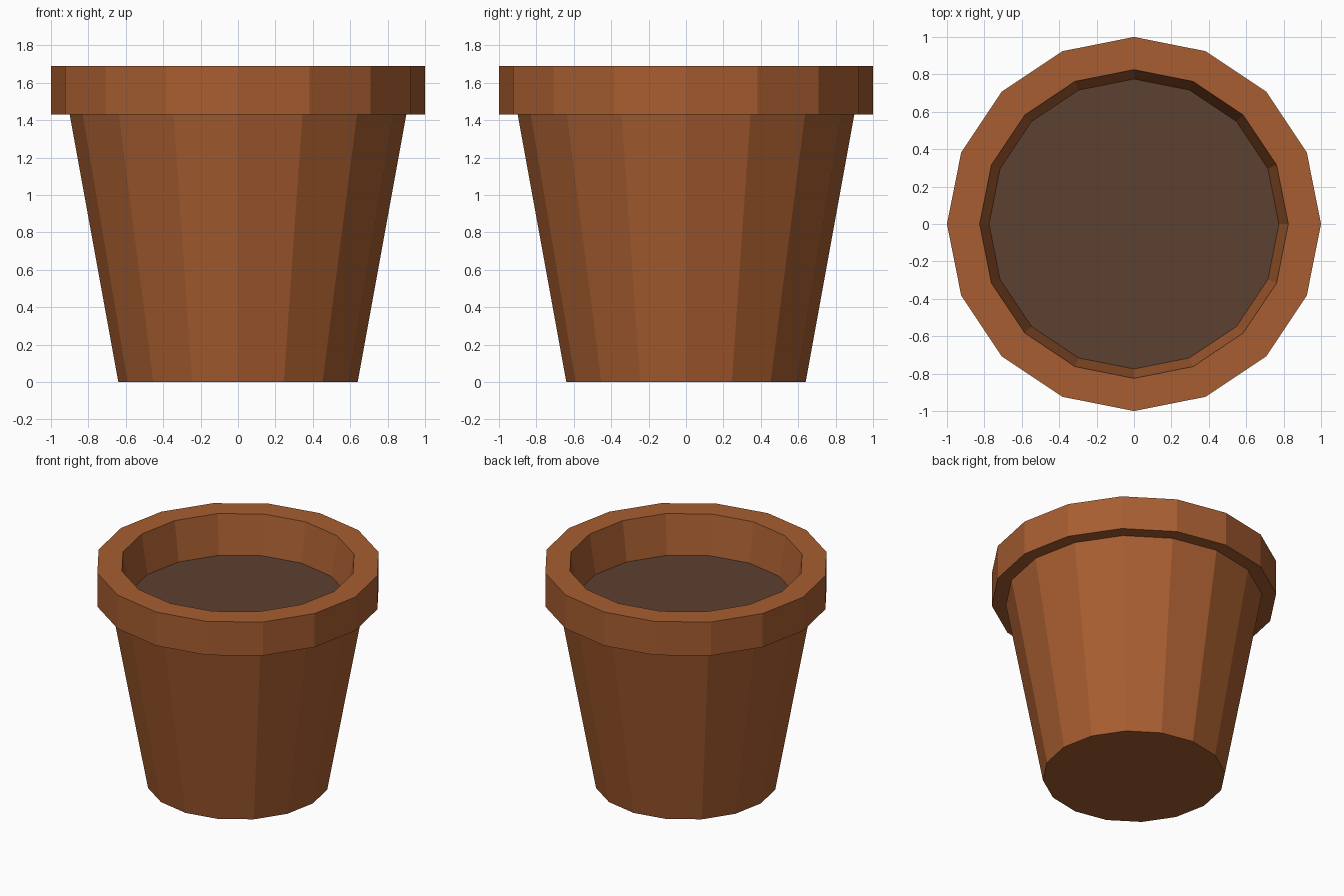
import bpy
import bmesh
from math import cos, sin, tau

SIDES = 16

cube = bpy.data.objects.get("Cube")
if cube:
    bpy.data.objects.remove(cube, do_unlink=True)


def make_material(name, srgb):
    colour = [(c / 255) ** 2.2 for c in srgb] + [1.0]
    mat = bpy.data.materials.new(name)
    mat.use_nodes = True
    mat.diffuse_color = colour
    bsdf = mat.node_tree.nodes["Principled BSDF"]
    bsdf.inputs["Base Color"].default_value = colour
    bsdf.inputs["Roughness"].default_value = 0.9
    return mat


def lathe(name, profile, mat, cap_start=False, cap_end=False):
    """Flat-sided surface of revolution from (radius, height) points."""
    bm = bmesh.new()
    rings = [[bm.verts.new((r * cos(tau * i / SIDES), r * sin(tau * i / SIDES), z))
              for i in range(SIDES)] for r, z in profile]
    for low, high in zip(rings, rings[1:]):
        for i in range(SIDES):
            j = (i + 1) % SIDES
            bm.faces.new((low[i], low[j], high[j], high[i]))
    if cap_start:
        bm.faces.new(rings[0][::-1])
    if cap_end:
        bm.faces.new(rings[-1])
    mesh = bpy.data.meshes.new(name)
    bm.to_mesh(mesh)
    bm.free()
    mesh.materials.append(mat)
    obj = bpy.data.objects.new(name, mesh)
    bpy.context.collection.objects.link(obj)
    return obj


terracotta = make_material("terracotta", (166, 94, 52))
soil_brown = make_material("soil brown", (93, 66, 52))

# Tapered pot wall with a closed base
lathe("pot_body", [(0.64, 0), (0.9, 1.43)], terracotta, cap_start=True)

# Overhanging rim, running down the inside to the soil
lathe("pot_rim", [(0.9, 1.43), (1, 1.43), (1, 1.69), (0.825, 1.69), (0.775, 1.39)],
      terracotta)

# Soil surface
lathe("soil", [(0.775, 1.39)], soil_brown, cap_end=True)
